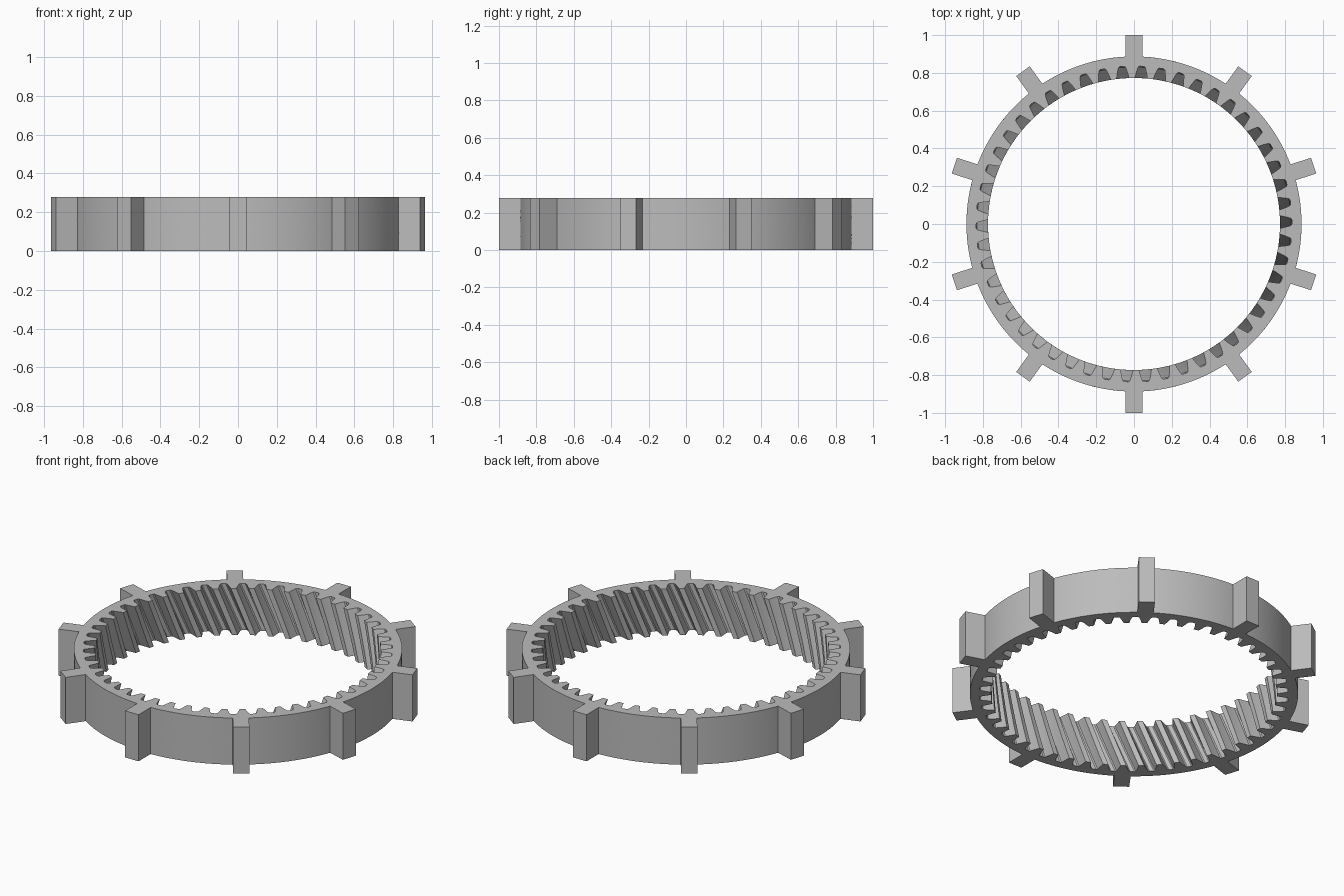
import bpy, bmesh, math
from mathutils import Matrix

if "Cube" in bpy.data.objects:
    bpy.data.objects.remove(bpy.data.objects["Cube"], do_unlink=True)

HEIGHT = 0.278
OUTER_R = 0.887
TEETH = 50
LAYERS = 12
TWIST = math.radians(7.8)      # helix turn from bottom to top
TOP_PHASE = math.radians(0.8)  # angle of a tooth gap on the top face

grey = bpy.data.materials.new("grey")
grey.use_nodes = True
grey.diffuse_color = (0.5, 0.5, 0.5, 1)
grey.node_tree.nodes["Principled BSDF"].inputs["Base Color"].default_value = (0.5, 0.5, 0.5, 1)


def add_object(name, bm):
    bmesh.ops.recalc_face_normals(bm, faces=bm.faces)
    mesh = bpy.data.meshes.new(name)
    bm.to_mesh(mesh)
    bm.free()
    mesh.materials.append(grey)
    obj = bpy.data.objects.new(name, mesh)
    bpy.context.collection.objects.link(obj)
    return obj


# Half of one tooth gap: (fraction of the pitch, radius), mirrored below
half = [(0.11, 0.836), (0.18, 0.831), (0.23, 0.816), (0.285, 0.796), (0.345, 0.773)]
gap = [(-f, r) for f, r in reversed(half)] + half
pitch = math.tau / TEETH
profile = [((k + f) * pitch, r) for k in range(TEETH) for f, r in gap]
count = len(profile)

# Ring body with helical teeth on the inside
bm = bmesh.new()
inner, outer = [], []
for i in range(LAYERS + 1):
    level = i / LAYERS
    turn = TOP_PHASE + TWIST * (level - 1)
    z = HEIGHT * level
    inner.append([bm.verts.new((r * math.cos(a + turn), r * math.sin(a + turn), z))
                  for a, r in profile])
    outer.append([bm.verts.new((OUTER_R * math.cos(a + turn), OUTER_R * math.sin(a + turn), z))
                  for a, r in profile])


def bridge(loop_a, loop_b):
    for j in range(count):
        k = (j + 1) % count
        bm.faces.new((loop_a[j], loop_a[k], loop_b[k], loop_b[j]))


for i in range(LAYERS):
    bridge(inner[i], inner[i + 1])
    bridge(outer[i], outer[i + 1])
bridge(inner[0], outer[0])
bridge(inner[-1], outer[-1])
ring = add_object("ring_gear", bm)
bpy.ops.object.select_all(action="DESELECT")
ring.select_set(True)
bpy.context.view_layer.objects.active = ring
bpy.ops.object.shade_smooth_by_angle(angle=math.radians(35))

# Ten square lugs around the outside
LUG_WIDTH, LUG_START = 0.088, 0.885
for n in range(10):
    bm = bmesh.new()
    place = (Matrix.Rotation(math.radians(90 + 36 * n), 4, "Z")
             @ Matrix.Translation(((1 + LUG_START) / 2, 0, HEIGHT / 2))
             @ Matrix.Diagonal((1 - LUG_START, LUG_WIDTH, HEIGHT, 1)))
    bmesh.ops.create_cube(bm, size=1, matrix=place)
    add_object(f"lug_{n + 1}", bm)
